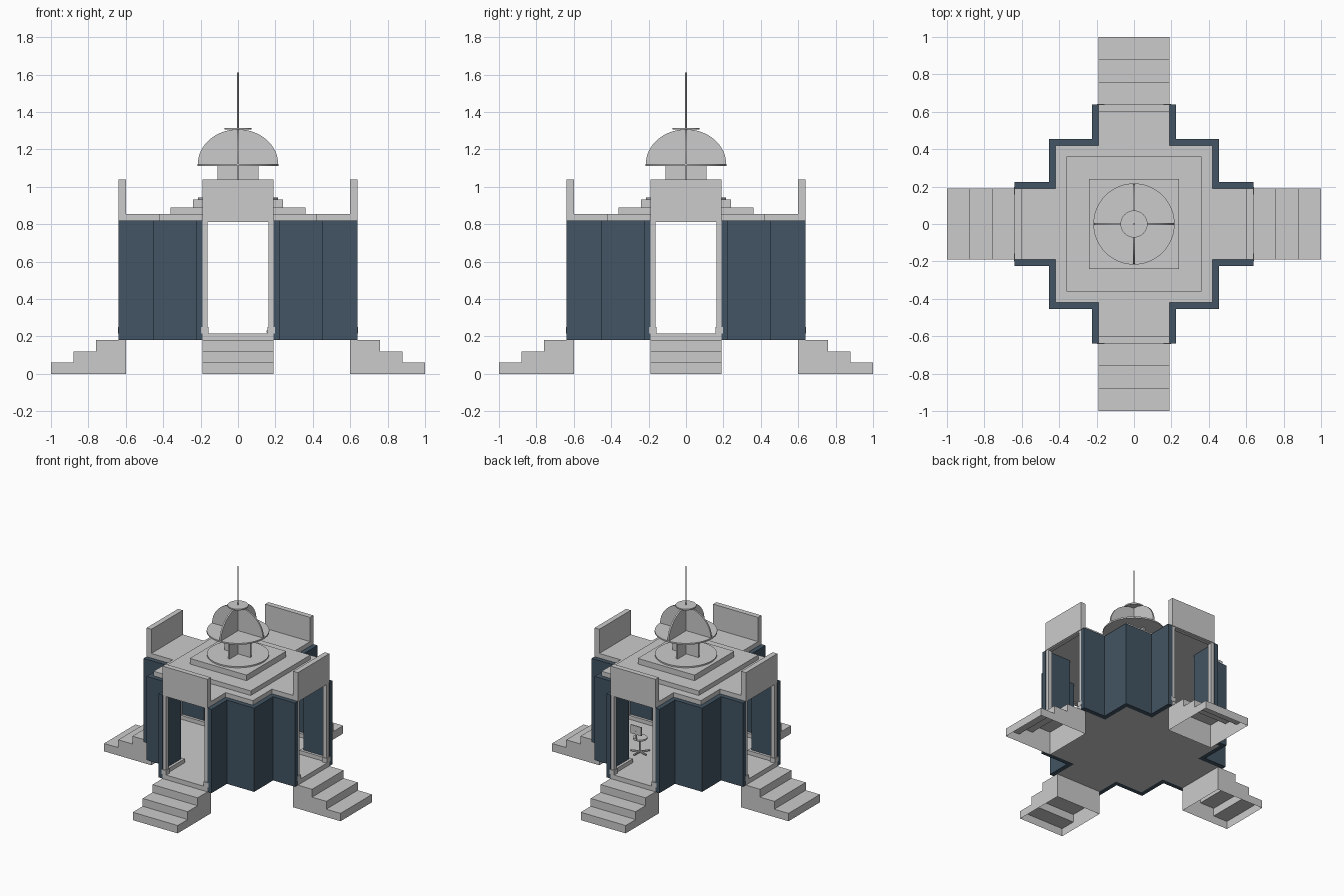
import bpy, bmesh
from math import sin, cos, pi
from mathutils import Matrix, Vector

if "Cube" in bpy.data.objects:
    bpy.data.objects.remove(bpy.data.objects["Cube"])

blue = bpy.data.materials.new("dark_blue")
blue.diffuse_color = (0.055, 0.09, 0.125, 1)
blue.use_nodes = True
blue.node_tree.nodes["Principled BSDF"].inputs["Base Color"].default_value = blue.diffuse_color


def finish(name, bm, mat=None):
    bmesh.ops.recalc_face_normals(bm, faces=bm.faces)
    me = bpy.data.meshes.new(name)
    bm.to_mesh(me)
    bm.free()
    ob = bpy.data.objects.new(name, me)
    bpy.context.collection.objects.link(ob)
    if mat:
        me.materials.append(mat)
    return ob


def prism(name, pts, depth, mat=None, quarter=0, open_bottom=False):
    """Extrude a 3D polygon along depth, turned by quarter turns about z."""
    bm = bmesh.new()
    f = bm.faces.new([bm.verts.new(p) for p in pts])
    ext = bmesh.ops.extrude_face_region(bm, geom=[f], use_keep_orig=True)
    bmesh.ops.translate(bm, vec=depth, verts=[v for v in ext["geom"] if isinstance(v, bmesh.types.BMVert)])
    if open_bottom:
        low = [g for g in bm.faces if all(v.co.z < 1e-5 for v in g.verts)]
        bmesh.ops.delete(bm, geom=low, context='FACES_ONLY')
    bmesh.ops.rotate(bm, cent=(0, 0, 0), matrix=Matrix.Rotation(quarter * pi / 2, 3, 'Z'), verts=bm.verts)
    return finish(name, bm, mat)


def box(name, x0, x1, y0, y1, z0, z1, mat=None, quarter=0):
    pts = [(x0, y0, z0), (x1, y0, z0), (x1, y1, z0), (x0, y1, z0)]
    return prism(name, pts, (0, 0, z1 - z0), mat, quarter)


def disc(name, r, z0, z1, x=0, y=0, n=48):
    pts = [(x + r * cos(2 * pi * i / n), y + r * sin(2 * pi * i / n), z0) for i in range(n)]
    ob = prism(name, pts, (0, 0, z1 - z0))
    for p in ob.data.polygons:
        p.use_smooth = len(p.vertices) == 4
    ob.data.set_sharp_from_angle(angle=0.6)
    return ob


def turn(p, q):
    for _ in range(q):
        p = (-p[1], p[0])
    return p


# Stepped cross plan, one quarter repeated four times
inner = [(.64, .19), (.42, .19), (.42, .42), (.19, .42), (.19, .64)]
outer = [(.64, .225), (.455, .225), (.455, .455), (.225, .455), (.225, .64)]
plan = [turn(p, q) for q in range(4) for p in inner]
prism("floor_slab", [(x, y, .18) for x, y in plan], (0, 0, .035))
prism("roof_slab", [(x, y, .82) for x, y in plan], (0, 0, .035))

stair = [(.6, 0), (1, 0), (1, .06), (.88, .06), (.88, .12), (.76, .12), (.76, .18), (.6, .18)]
skirt = [(.625, .17), (.4, .17), (.4, .4), (.17, .4), (.17, .625)]
for q in range(4):
    # Folded corner wall and its baseboard
    prism("corner_wall", [(x, y, .18) for x, y in inner + outer[::-1]], (0, 0, .64), blue, q)
    prism("baseboard", [(x, y, .215) for x, y in inner + skirt[::-1]], (0, 0, .03), None, q)
    # Hollow entrance steps
    prism("entrance_steps", [(x, -.19, z) for x, z in stair], (0, .38, 0), None, q, True)
    # Parapet over the doorway
    box("parapet", .6, .64, -.19, .19, .82, 1.04, None, q)
    # Door frame
    for s in (-1, 1):
        a, b = sorted((s * .163, s * .19))
        box("door_post", .605, .635, a, b, .215, .82, None, q)
        a, b = sorted((s * .158, s * .198))
        box("post_base", .6, .642, a, b, .215, .25, None, q)
    box("door_lintel", .605, .635, -.163, .163, .812, .82, None, q)

# Stepped roof platforms
box("roof_tier_lower", -.36, .36, -.36, .36, .855, .89)
box("roof_tier_upper", -.24, .24, -.24, .24, .89, .933)

# Cupola of crossed plates and discs
disc("cupola_base_disc", .215, .933, .943)
disc("dome_disc", .217, 1.11, 1.121)
disc("dome_cap", .072, 1.305, 1.315)
disc("spire", .005, 1.31, 1.61, n=12)
dome = [(.215 * cos(pi * i / 32), 1.12 + .187 * sin(pi * i / 32)) for i in range(33)]
for q in range(2):
    box("cupola_neck_plate", -.11, .11, -.006, .006, .943, 1.11, None, q)
    prism("dome_plate", [(x, -.006, z) for x, z in dome], (0, .012, 0), None, q)

# Small swivel chair inside
cx, cy = .22, .24
for i in range(5):
    leg = box("chair_foot", 0, .07, -.005, .005, .222, .232)
    leg.matrix_world = Matrix.Translation((cx, cy, 0)) @ Matrix.Rotation(2 * pi * i / 5 + .3, 4, 'Z')
disc("chair_column", .007, .23, .325, cx, cy, 12)
disc("chair_seat", .05, .325, .337, cx, cy, 24)
box("chair_back_support", cx - .006, cx + .006, cy + .045, cy + .053, .33, .4)
box("chair_back", cx - .045, cx + .045, cy + .043, cy + .051, .375, .44)
